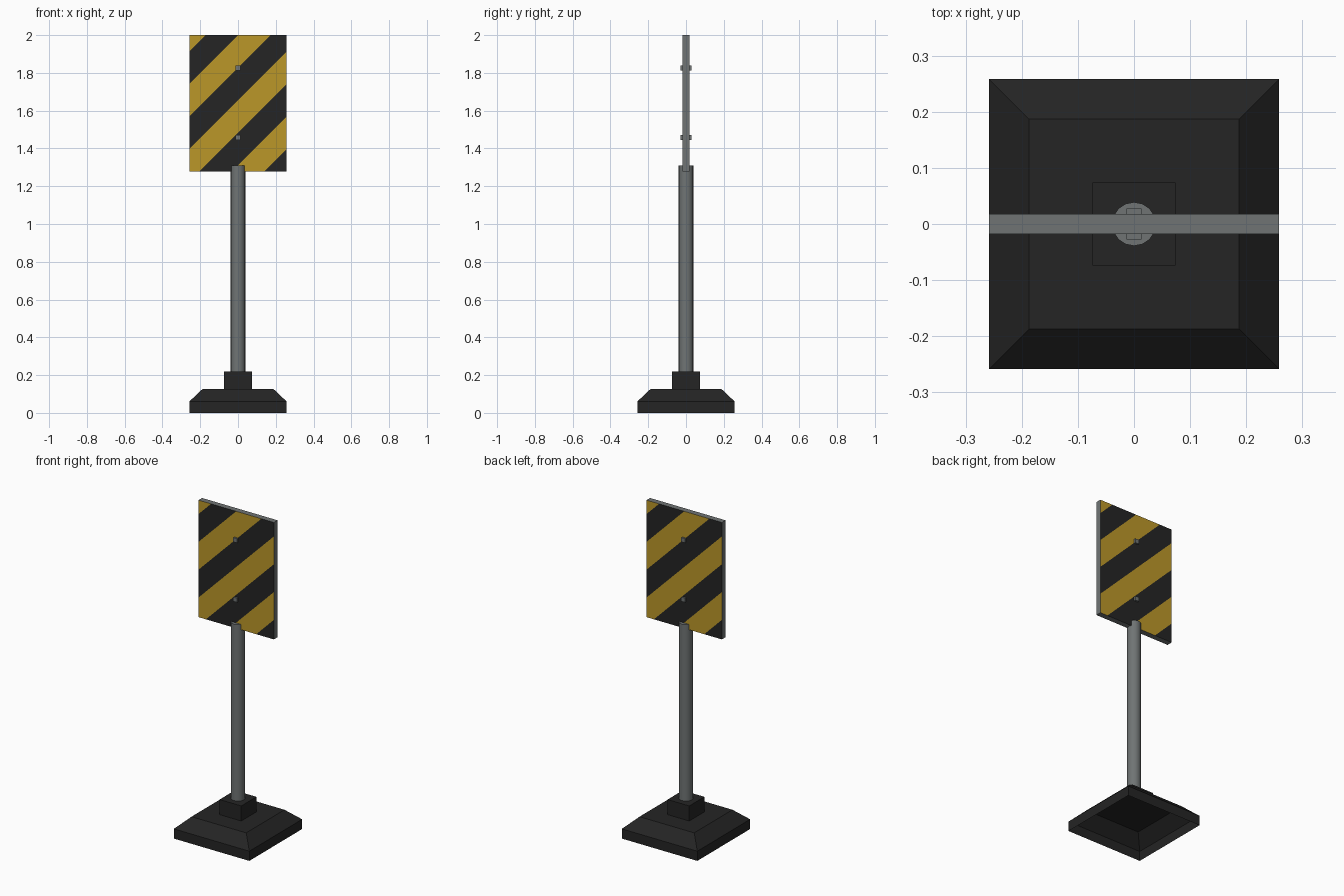
import bpy, bmesh, math
from mathutils import Vector

if "Cube" in bpy.data.objects:
    bpy.data.objects.remove(bpy.data.objects["Cube"])


def material(name, rgb):
    m = bpy.data.materials.new(name)
    m.diffuse_color = (*rgb, 1)
    m.use_nodes = True
    m.node_tree.nodes["Principled BSDF"].inputs["Base Color"].default_value = m.diffuse_color
    return m


GREY = material("grey_metal", (0.16, 0.175, 0.175))
YELLOW = material("warning_yellow", (0.50, 0.31, 0.022))
BLACK = material("black_paint", (0.018, 0.018, 0.018))
RUBBER = material("black_rubber", (0.018, 0.018, 0.018))


def finish(name, bm, *mats):
    me = bpy.data.meshes.new(name)
    bm.to_mesh(me)
    bm.free()
    ob = bpy.data.objects.new(name, me)
    bpy.context.collection.objects.link(ob)
    for m in mats:
        me.materials.append(m)
    return ob


def box_mesh(size, centre):
    bm = bmesh.new()
    bmesh.ops.create_cube(bm, size=1)
    for v in bm.verts:
        v.co = Vector(a * b for a, b in zip(v.co, size)) + Vector(centre)
    return bm


# Foot: square shell with sloped shoulders, open underneath
bm = bmesh.new()
rings = []
for half, z in [(0.258, 0), (0.258, 0.06), (0.187, 0.127)]:
    rings.append([bm.verts.new((sx * half, sy * half, z))
                  for sx, sy in [(-1, -1), (1, -1), (1, 1), (-1, 1)]])
for lo, hi in zip(rings, rings[1:]):
    for i in range(4):
        j = (i + 1) % 4
        bm.faces.new((lo[i], lo[j], hi[j], hi[i]))
bm.faces.new(rings[-1])
finish("base", bm, RUBBER)

# Socket block holding the pole
finish("socket", box_mesh((0.148, 0.148, 0.093), (0, 0, 0.1735)), RUBBER)

# Round pole
bpy.ops.mesh.primitive_cylinder_add(vertices=16, radius=0.039, depth=1.11,
                                    location=(0, 0, 0.755))
pole = bpy.context.object
pole.name = "pole"
pole.data.materials.append(GREY)
bpy.ops.object.shade_smooth_by_angle(angle=math.radians(40))

# Sign panel: front and back are cut into diagonal stripes, rims stay grey
START, STEP = 2.172, 0.172
bm = box_mesh((0.516, 0.035, 0.723), (0, 0, 1.6385))
for side in (-1, 1):
    slant = Vector((side, 0, 1)).normalized()
    for k in range(7):
        faces = [f for f in bm.faces if f.normal.y * side > 0.9]
        geom = set(faces)
        for f in faces:
            geom.update(f.edges)
            geom.update(f.verts)
        bmesh.ops.bisect_plane(bm, geom=list(geom), dist=1e-5,
                               plane_co=(0, 0, START - k * STEP), plane_no=slant)
        bm.normal_update()
for f in bm.faces:
    if abs(f.normal.y) > 0.9:
        c = f.calc_center_median()
        side = 1 if f.normal.y > 0 else -1
        band = math.floor((START - (c.z + side * c.x)) / STEP)
        f.material_index = 2 if band % 2 == 0 else 1
finish("sign_panel", bm, GREY, YELLOW, BLACK)

# Square bolts through the panel
for name, z in [("upper_bolt", 1.825), ("lower_bolt", 1.457)]:
    finish(name, box_mesh((0.026, 0.056, 0.026), (0, 0, z)), GREY)
